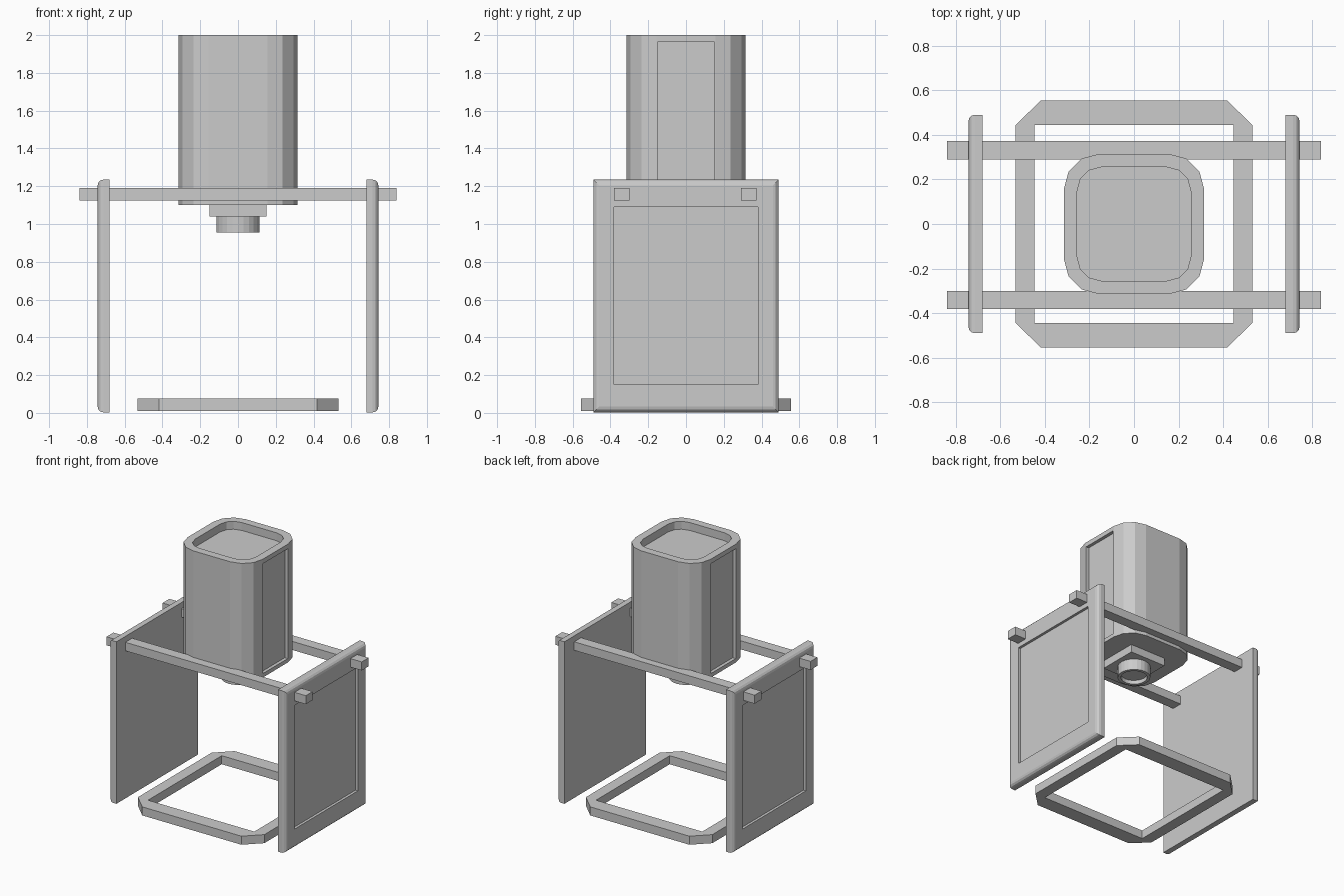
import bpy, bmesh
from math import sin, cos, pi, radians
from mathutils import Vector

cube = bpy.data.objects.get("Cube")
if cube:
    bpy.data.objects.remove(cube, do_unlink=True)

grey = bpy.data.materials.new("light grey")
grey.use_nodes = True
grey.diffuse_color = (0.6, 0.6, 0.6, 1)
grey.node_tree.nodes["Principled BSDF"].inputs["Base Color"].default_value = grey.diffuse_color


def finish(name, bm):
    bmesh.ops.recalc_face_normals(bm, faces=bm.faces[:])
    mesh = bpy.data.meshes.new(name)
    bm.to_mesh(mesh)
    bm.free()
    mesh.materials.append(grey)
    obj = bpy.data.objects.new(name, mesh)
    bpy.context.collection.objects.link(obj)
    return obj


def prism(outline, z0, z1):
    """Solid with the given plan outline."""
    bm = bmesh.new()
    base = bm.faces.new([bm.verts.new((x, y, z0)) for x, y in outline])
    top = bmesh.ops.extrude_face_region(bm, geom=[base])["geom"]
    bmesh.ops.translate(bm, vec=(0, 0, z1 - z0),
                        verts=[v for v in top if isinstance(v, bmesh.types.BMVert)])
    bmesh.ops.recalc_face_normals(bm, faces=bm.faces[:])
    return bm


def box(x0, x1, y0, y1, z0, z1):
    return prism([(x0, y0), (x1, y0), (x1, y1), (x0, y1)], z0, z1)


def facing(bm, direction):
    """Largest face that looks along the direction."""
    d = Vector(direction)
    bm.normal_update()
    return max((f for f in bm.faces if f.normal.dot(d) > 0.99), key=lambda f: f.calc_area())


def recess(bm, direction, depth, margin, window=None):
    """Sink a pocket in a face; window = (half width in y, z low, z high)."""
    face = facing(bm, direction)
    bmesh.ops.inset_individual(bm, faces=[face], thickness=margin, use_even_offset=True)
    if window:
        half, low, high = window
        mid = face.calc_center_median()
        for v in face.verts:
            v.co.y = half if v.co.y > mid.y else -half
            v.co.z = high if v.co.z > mid.z else low
    floor = bmesh.ops.extrude_discrete_faces(bm, faces=[face])["faces"][0]
    bmesh.ops.translate(bm, vec=Vector(direction) * -depth, verts=floor.verts[:])


def circle(radius, count):
    return [(radius * cos(2 * pi * i / count), radius * sin(2 * pi * i / count))
            for i in range(count)]


# Tower: rounded square with a sunken top and a pocket on each side
core, radius = 0.155, 0.16
outline = []
for quarter, (sx, sy) in enumerate([(1, 1), (-1, 1), (-1, -1), (1, -1)]):
    for step in range(4):
        a = radians(90 * quarter + 30 * step)
        outline.append((sx * core + radius * cos(a), sy * core + radius * sin(a)))
bm = prism(outline, 1.1, 2.0)
recess(bm, (0, 0, 1), 0.06, 0.06)
for side in (1, -1):
    recess(bm, (side, 0, 0), 0.025, 0.005, (0.148, 1.13, 1.965))
finish("tower", bm)

# Mount plate and hollow nozzle under the tower
finish("mount_plate", box(-0.152, 0.152, -0.152, 0.152, 1.04, 1.1))
bm = prism(circle(0.115, 24), 0.955, 1.04)
recess(bm, (0, 0, -1), 0.03, 0.022)
finish("nozzle", bm)

# Side panels: rounded outer rim and a pocket on the outer face
for side, name in ((1, "left_panel"), (-1, "right_panel")):
    xs = sorted((side * 0.68, side * 0.743))
    bm = box(*xs, -0.49, 0.49, 0.003, 1.235)
    rim = facing(bm, (side, 0, 0)).edges[:]
    bmesh.ops.bevel(bm, geom=rim, offset=0.03, segments=3, profile=0.5, affect='EDGES')
    recess(bm, (side, 0, 0), 0.02, 0.05, (0.38, 0.15, 1.09))
    finish(name, bm)

# Cross rails running through both panels
for y, name in ((-0.341, "front_rail"), (0.331, "back_rail")):
    finish(name, box(-0.838, 0.838, y - 0.041, y + 0.041, 1.125, 1.19))

# Base ring: chamfered outside, rectangular opening
signs = [(1, 1), (-1, 1), (-1, -1), (1, -1)]
outer = []
for sx, sy in signs:
    corner = [(sx * 0.532, sy * 0.443), (sx * 0.417, sy * 0.555)]
    outer += corner if sx * sy > 0 else corner[::-1]
inner = [(sx * 0.447, sy * 0.443) for sx, sy in signs]
bm = bmesh.new()
loops = []
for z in (0.01, 0.075):
    loops.append(([bm.verts.new((x, y, z)) for x, y in outer],
                  [bm.verts.new((x, y, z)) for x, y in inner]))
for o, i in loops:
    for k in range(4):
        bm.faces.new((o[2 * k], o[2 * k + 1], i[k]))
        bm.faces.new((o[2 * k + 1], o[(2 * k + 2) % 8], i[(k + 1) % 4], i[k]))
for low, high in zip(*loops):
    n = len(low)
    for k in range(n):
        bm.faces.new((low[k], low[(k + 1) % n], high[(k + 1) % n], high[k]))
finish("base_ring", bm)
